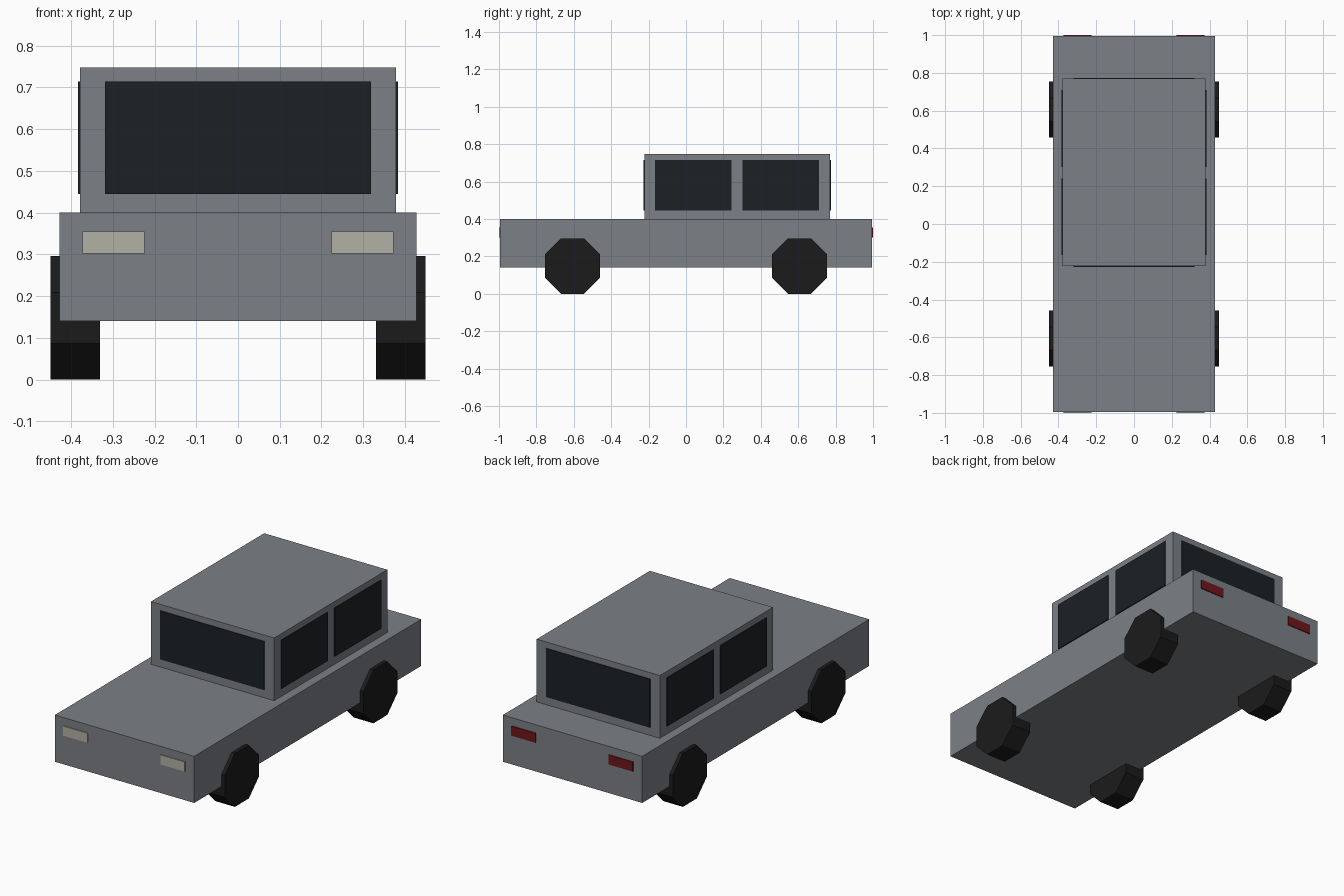
import bpy
import math

if "Cube" in bpy.data.objects:
    bpy.data.objects.remove(bpy.data.objects["Cube"])


def material(name, rgb):
    m = bpy.data.materials.new(name)
    m.diffuse_color = (*rgb, 1)
    m.use_nodes = True
    m.node_tree.nodes["Principled BSDF"].inputs["Base Color"].default_value = m.diffuse_color
    return m


PAINT = material("paint", (0.20, 0.215, 0.235))
GLASS = material("glass", (0.012, 0.015, 0.018))
RUBBER = material("rubber", (0.011, 0.011, 0.012))
LAMP = material("lamp", (0.45, 0.44, 0.38))
RED = material("red_lamp", (0.16, 0.008, 0.012))


def box(name, x, y, z, mat):
    """Box from (min, max) ranges on each axis."""
    bpy.ops.mesh.primitive_cube_add(size=1, location=[sum(r) / 2 for r in (x, y, z)])
    ob = bpy.context.object
    ob.name = name
    ob.scale = [r[1] - r[0] for r in (x, y, z)]
    bpy.ops.object.transform_apply(location=False, rotation=False, scale=True)
    ob.data.materials.append(mat)


def mirrored(side, a, b):
    return tuple(sorted((side * a, side * b)))


# Body and cabin
BODY_Y = 0.995
CAB_X, CAB_Y0, CAB_Y1 = 0.378, -0.223, 0.769
T = 0.005  # how far panes and lamps stand proud
box("body", (-0.428, 0.428), (-BODY_Y, BODY_Y), (0.141, 0.40), PAINT)
box("cabin", (-CAB_X, CAB_X), (CAB_Y0, CAB_Y1), (0.40, 0.748), PAINT)

# Windscreen and rear window
PANE_Z = (0.445, 0.714)
box("windscreen", (-0.319, 0.319), (CAB_Y0 - T, CAB_Y0 + T), PANE_Z, GLASS)
box("rear_window", (-0.319, 0.319), (CAB_Y1 - T, CAB_Y1 + T), PANE_Z, GLASS)

for side, label in ((-1, "left"), (1, "right")):
    # Side windows
    for end, y in (("front", (-0.165, 0.242)), ("back", (0.303, 0.710))):
        box(f"{label}_{end}_window", mirrored(side, CAB_X - T, CAB_X + T), y, PANE_Z, GLASS)

    # Headlights and tail lights
    lamp_x = mirrored(side, 0.224, 0.373)
    box(f"{label}_headlight", lamp_x, (-BODY_Y - T, -BODY_Y + T), (0.302, 0.355), LAMP)
    box(f"{label}_tail_light", lamp_x, (BODY_Y - T, BODY_Y + T), (0.302, 0.355), RED)

    # Octagonal wheels resting on a flat
    for end, y in (("front", -0.607), ("back", 0.607)):
        bpy.ops.mesh.primitive_cylinder_add(
            vertices=8, radius=0.148 / math.cos(math.pi / 8), depth=0.119)
        wheel = bpy.context.object
        wheel.name = f"{label}_{end}_wheel"
        wheel.rotation_euler = (0, 0, math.pi / 8)
        bpy.ops.object.transform_apply(location=False, rotation=True, scale=False)
        wheel.rotation_euler = (0, math.pi / 2, 0)
        wheel.location = (side * 0.3895, y, 0.148)
        wheel.data.materials.append(RUBBER)
